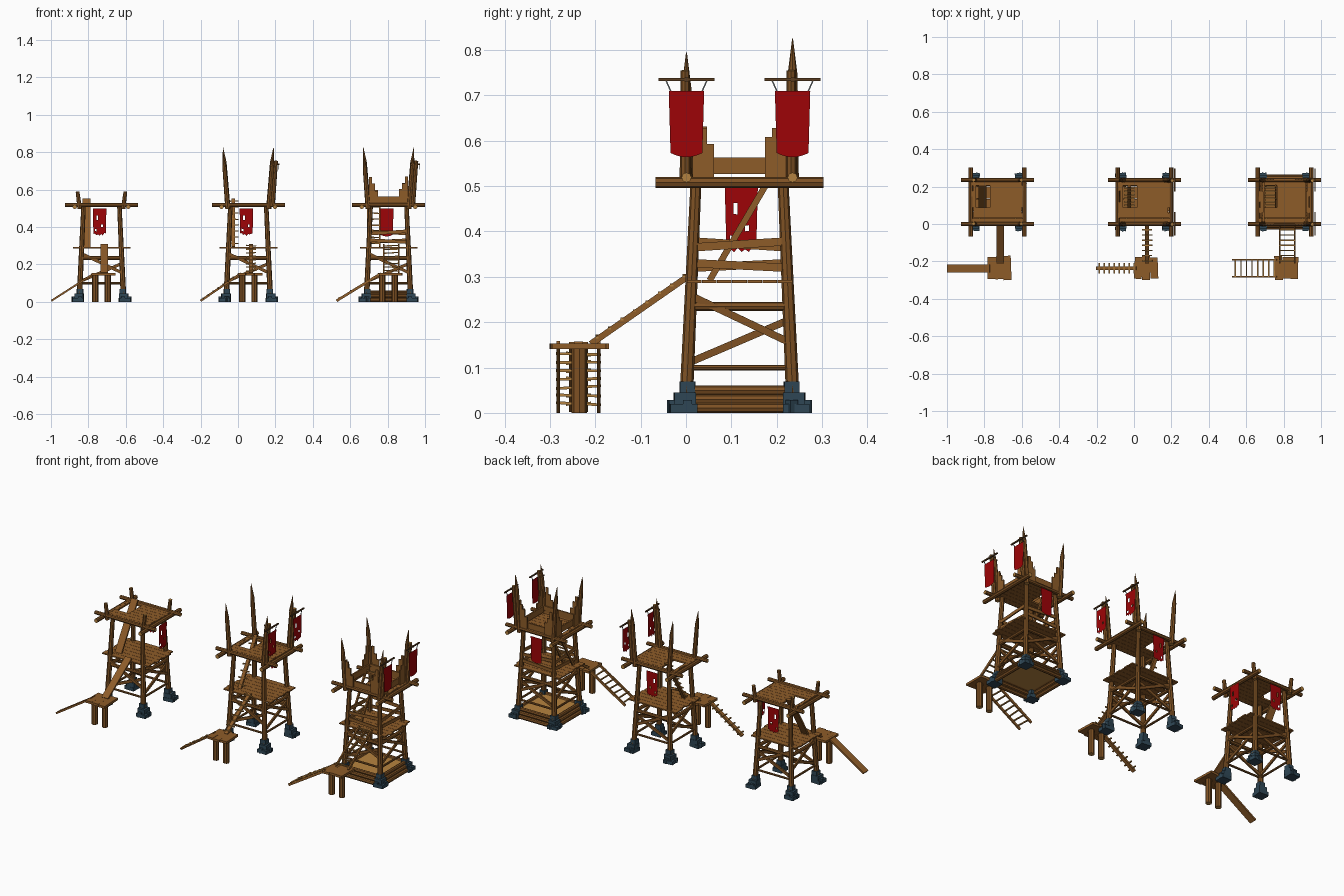
import bpy, bmesh, random
from mathutils import Vector, Matrix

random.seed(4)
if "Cube" in bpy.data.objects:
    bpy.data.objects.remove(bpy.data.objects["Cube"])


def material(name, rgb):
    m = bpy.data.materials.new(name)
    m.use_nodes = True
    m.diffuse_color = (*rgb, 1)
    m.node_tree.nodes["Principled BSDF"].inputs["Base Color"].default_value = (*rgb, 1)
    return m


LOG = material("log_wood", (0.21, 0.083, 0.017))
PLANK = material("plank_wood", (0.27, 0.107, 0.022))
CUT = material("cut_wood", (0.45, 0.22, 0.05))
FLOOR = material("ochre_floor", (0.47, 0.23, 0.05))
DARK = material("dark_wood", (0.1, 0.045, 0.014))
STONE = material("slate_stone", (0.028, 0.062, 0.09))
CLOTH = material("red_cloth", (0.34, 0.001, 0.002))
ROPE = material("grey_rope", (0.13, 0.15, 0.16))
UP = Vector((0, 0, 1))


def V(x, y, z):
    return Vector((x, y, z))


def log(bm, p, q, r, r2=None):
    """Eight-sided log from p to q with pale cut ends."""
    d = q - p
    mat = Matrix.Translation((p + q) / 2) @ d.to_track_quat('Z', 'Y').to_matrix().to_4x4()
    made = bmesh.ops.create_cone(bm, cap_ends=True, segments=8, radius1=r,
                                 radius2=r if r2 is None else r2, depth=d.length, matrix=mat)
    for f in {f for v in made["verts"] for f in v.link_faces}:
        f.material_index = int(len(f.verts) > 4)


def plank(bm, p, q, w, t, side=None, index=0):
    """Box from p to q, w wide along side and t thick."""
    d = q - p
    s = (side or d.cross(UP)).normalized()
    n = d.cross(s).normalized()
    m = Matrix((d, s * w, n * t)).transposed().to_4x4()
    made = bmesh.ops.create_cube(bm, size=1, matrix=Matrix.Translation((p + q) / 2) @ m)
    for f in {f for v in made["verts"] for f in v.link_faces}:
        f.material_index = index


class Part:
    """Collects pieces into one object placed at a tower centre."""
    def __init__(self, name, cx, *mats):
        self.name, self.cx, self.mats = name, cx, mats

    def __enter__(self):
        self.bm = bmesh.new()
        return self.bm

    def __exit__(self, *err):
        bmesh.ops.recalc_face_normals(self.bm, faces=self.bm.faces)
        me = bpy.data.meshes.new(self.name)
        self.bm.to_mesh(me)
        self.bm.free()
        for m in self.mats:
            me.materials.append(m)
        ob = bpy.data.objects.new(self.name, me)
        ob.location = (self.cx, 0.118, 0)
        bpy.context.collection.objects.link(ob)


def climb(bm, kind, p, q, w):
    """Plain plank, single pole with rungs, or ladder."""
    s = (q - p).cross(UP).normalized()
    if kind == 0:
        plank(bm, p, q, 0.042, 0.01)
        return
    if kind == 1:
        w = 0.05
        plank(bm, p, q, 0.02, 0.012)
    else:
        for e in (-0.5, 0.5):
            plank(bm, p + s * w * e, q + s * w * e, 0.008, 0.014)
    for i in range(8):
        c = p.lerp(q, (i + 0.5) / 8) + V(0, 0, 0.005)
        tilt = V(0, 0, random.uniform(-0.003, 0.003))
        plank(bm, c - s * w * 0.55 - tilt, c + s * w * 0.55 + tilt, 0.007, 0.006, index=1)


def deck(bm, hx, hy, z, t, rows, hole=False):
    """Rows of planks along x with ragged ends and an optional hatch."""
    w = 2 * hy / rows
    for j in range(rows):
        y = -hy + (j + 0.5) * w
        a, b = (e * (hx - random.uniform(0, 0.012)) for e in (-1, 1))
        spans = [(a, b)]
        if hole and -0.03 < y < 0.075:
            spans = [(a, -0.115), (-0.04, b)]
        for a, b in spans:
            plank(bm, V(a, y, z), V(b, y, z), w * 0.96, t)


def banner(name, cx, top, along, w, h, worn):
    """Hanging cloth; worn ones have holes and a ragged hem."""
    nx, nz = 8, 12
    with Part(name, cx, CLOTH) as bm:
        grid = []
        for j in range(nz + 1):
            for i in range(nx + 1):
                u, v = i / nx - 0.5, j / nz
                drop = h * v * (1 - 0.25 * u * u)
                if j == nz and worn:
                    drop -= 0.008 * (i % 2) + random.uniform(0, 0.008)
                wide = w * (1 - 0.1 * v)
                grid.append(bm.verts.new(top + along * u * wide - UP * drop))
        holes = {(2, 3), (2, 4), (5, 7), (1, 9)} if worn else ()
        for j in range(nz):
            for i in range(nx):
                if (i, j) not in holes:
                    k = j * (nx + 1) + i
                    bm.faces.new([grid[n] for n in (k, k + 1, k + nx + 2, k + nx + 1)])


CORNERS = [(sx, sy) for sx in (-1, 1) for sy in (-1, 1)]
TURNS = [Matrix.Rotation(k * 1.5707963, 3, 'Z') for k in range(4)]


def leg_at(z):
    return 0.118 - 0.044 * z


for kind, cx in enumerate((-0.73, 0.055, 0.805)):
    tag = ("low_", "middle_", "walled_")[kind]

    # Stone footings, stepping in on the outer sides
    with Part(tag + "stone_feet", cx, STONE) as bm:
        for sx, sy in CORNERS:
            for z, h, inner, outer in ((0.01, 0.02, 0.095, 0.154), (0.032, 0.026, 0.096, 0.143),
                                       (0.055, 0.028, 0.098, 0.131)):
                o, s = (inner + outer) / 2, outer - inner
                m = Matrix.Translation((sx * o, sy * o, z)) @ Matrix.Rotation(random.uniform(-.12, .12), 4, 'Z')
                bmesh.ops.create_cube(bm, size=1, matrix=m @ Matrix.Diagonal((s, s, h, 1)))
            for a, b in ((0.146, 0.115), (0.115, 0.146)):
                m = Matrix.Translation((sx * a, sy * b, 0.014)) @ Matrix.Rotation(random.uniform(0, 1), 4, 'Z')
                bmesh.ops.create_cube(bm, size=1, matrix=m @ Matrix.Diagonal((0.02, 0.02, 0.028, 1)))

    # Legs and the posts above them
    with Part(tag + "legs", cx, LOG, CUT) as bm:
        for sx, sy in CORNERS:
            log(bm, V(sx * 0.118, sy * 0.118, 0.02), V(sx * 0.096, sy * 0.096, 0.51), 0.015, 0.012)
            if kind == 0:
                log(bm, V(sx * 0.116, sy * 0.117, 0.497), V(sx * 0.128, sy * 0.117, 0.59), 0.012, 0.01)
            else:
                tip = 0.825 if sy > 0 else 0.795
                neck = V(sx * 0.127, sy * 0.117, tip - 0.08)
                log(bm, V(sx * 0.109, sy * 0.117, 0.497), neck, 0.014, 0.011)
                log(bm, neck, V(sx * 0.135, sy * 0.117, tip), 0.011, 0.001)

    # Bracing, with opposite sides mirrored
    with Part(tag + "braces", cx, LOG, CUT) as bm:
        for k, R in enumerate(TURNS):
            e = 1 if k < 2 else -1
            for z, r in ((0.235, 0.010), (0.1, 0.006)):
                o = leg_at(z)
                log(bm, R @ V(-o, -o, z), R @ V(o, -o, z), r)
            for z1, z2, out in ((0.258, 0.155, 0.004), (0.11, 0.205, -0.004)):
                plank(bm, R @ V(-e * leg_at(z1), -leg_at(z1) - out, z1),
                      R @ V(e * leg_at(z2), -leg_at(z2) - out, z2), 0.009, 0.016)

    # Decks and the logs carrying the upper one
    with Part(tag + "middle_deck", cx, PLANK) as bm:
        deck(bm, 0.155, 0.117, 0.29, 0.007, 7)
    with Part(tag + "upper_deck", cx, PLANK) as bm:
        deck(bm, 0.14, 0.117, 0.516, 0.009, 8, True)
    with Part(tag + "deck_logs", cx, LOG, CUT) as bm:
        for e in (-1, 1):
            log(bm, V(-0.195, e * 0.117, 0.519), V(0.195, e * 0.117, 0.519), 0.011)
            log(bm, V(e * 0.143, -0.185, 0.508), V(e * 0.143, 0.185, 0.508), 0.012)

    # Small landing in front
    with Part(tag + "landing_deck", cx, PLANK) as bm:
        for i in (-1, 0, 1):
            x, a = 0.01 + i * 0.042, random.uniform(0.056, 0.065)
            skew = random.uniform(-0.004, 0.004)
            plank(bm, V(x - skew, -0.353 - a, 0.147), V(x + skew, -0.353 + a, 0.147), 0.042, 0.013)
    with Part(tag + "landing_posts", cx, LOG, CUT) as bm:
        for x in (-0.033, 0.033):
            log(bm, V(x, -0.353, 0), V(x, -0.353, 0.142), 0.017)

    # Ways up: ground to landing, landing to middle deck, middle to upper deck
    with Part(tag + "climbs", cx, PLANK, CUT) as bm:
        start = (-0.268, -0.255, -0.278)[kind]
        climb(bm, kind, V(start, -0.355, 0.006), V(-0.04, -0.355, 0.152), 0.09)
        climb(bm, kind, V(0.015, -0.328, 0.152), V(0.015, -0.108, 0.305), 0.08)
        climb(bm, kind, V(-0.08, -0.066, 0.292), V(-0.08, 0.086, 0.55), 0.065)

    # Cloth hanging from the upper deck and from the posts
    worn = kind < 2
    banner(tag + "back_banner", cx, V(-0.01, 0.131, 0.5), V(1, 0, 0), 0.073, 0.15, worn)
    if kind == 0:
        banner(tag + "side_banner", cx, V(0.158, 0.004, 0.5), V(0, 1, 0), 0.073, 0.15, True)
    else:
        with Part(tag + "banner_posts", cx, LOG, CUT) as bm:
            for y in (-0.117, 0.117):
                log(bm, V(0.13, y - 0.003, 0.515), V(0.149, y - 0.003, 0.755), 0.012, 0.01)
        with Part(tag + "banner_bars", cx, DARK) as bm:
            for y in (-0.117, 0.117):
                plank(bm, V(0.163, y - 0.062, 0.735), V(0.163, y + 0.062, 0.735), 0.007, 0.007)
                plank(bm, V(0.115, y, 0.735), V(0.168, y, 0.735), 0.008, 0.008)
        with Part(tag + "banner_ropes", cx, ROPE) as bm:
            for y in (-0.117, 0.117):
                for e in (-1, 1):
                    plank(bm, V(0.163, y + e * 0.046, 0.735), V(0.163, y + e * 0.034, 0.708), 0.003, 0.003)
        for name, y in (("front", -0.117), ("rear", 0.117)):
            banner(tag + name + "_post_banner", cx, V(0.165, y, 0.71), V(0, 1, 0), 0.078, 0.146, worn)

    # Log base, rails and stepped parapet of the walled tower
    if kind == 2:
        with Part("base_logs", cx, LOG, CUT) as bm:
            for R in TURNS:
                for i in range(3):
                    o, z = 0.136 - i * 0.009, 0.011 + i * 0.019
                    log(bm, R @ V(-o, -o, z), R @ V(o, -o, z), 0.011)
        with Part("base_floor", cx, FLOOR) as bm:
            plank(bm, V(-0.118, 0, 0.045), V(0.118, 0, 0.045), 0.236, 0.008)
        with Part("rails_and_parapet", cx, PLANK) as bm:
            for R in TURNS:
                for z1, z2 in ((0.365, 0.378), (0.33, 0.32)):
                    plank(bm, R @ V(-0.1, -0.106, z1), R @ V(0.1, -0.106, z2), 0.007, 0.018)
                plank(bm, R @ V(-0.105, -0.112, 0.545), R @ V(0.105, -0.112, 0.545), 0.008, 0.036)
                for e in (-1, 1):
                    for u, top in ((0.096, 0.665), (0.08, 0.635), (0.064, 0.6)):
                        top += random.uniform(-0.01, 0.01)
                        plank(bm, R @ V(e * u, -0.119, 0.515), R @ V(e * u, -0.119, top),
                              0.016, 0.007, R @ V(1, 0, 0))
